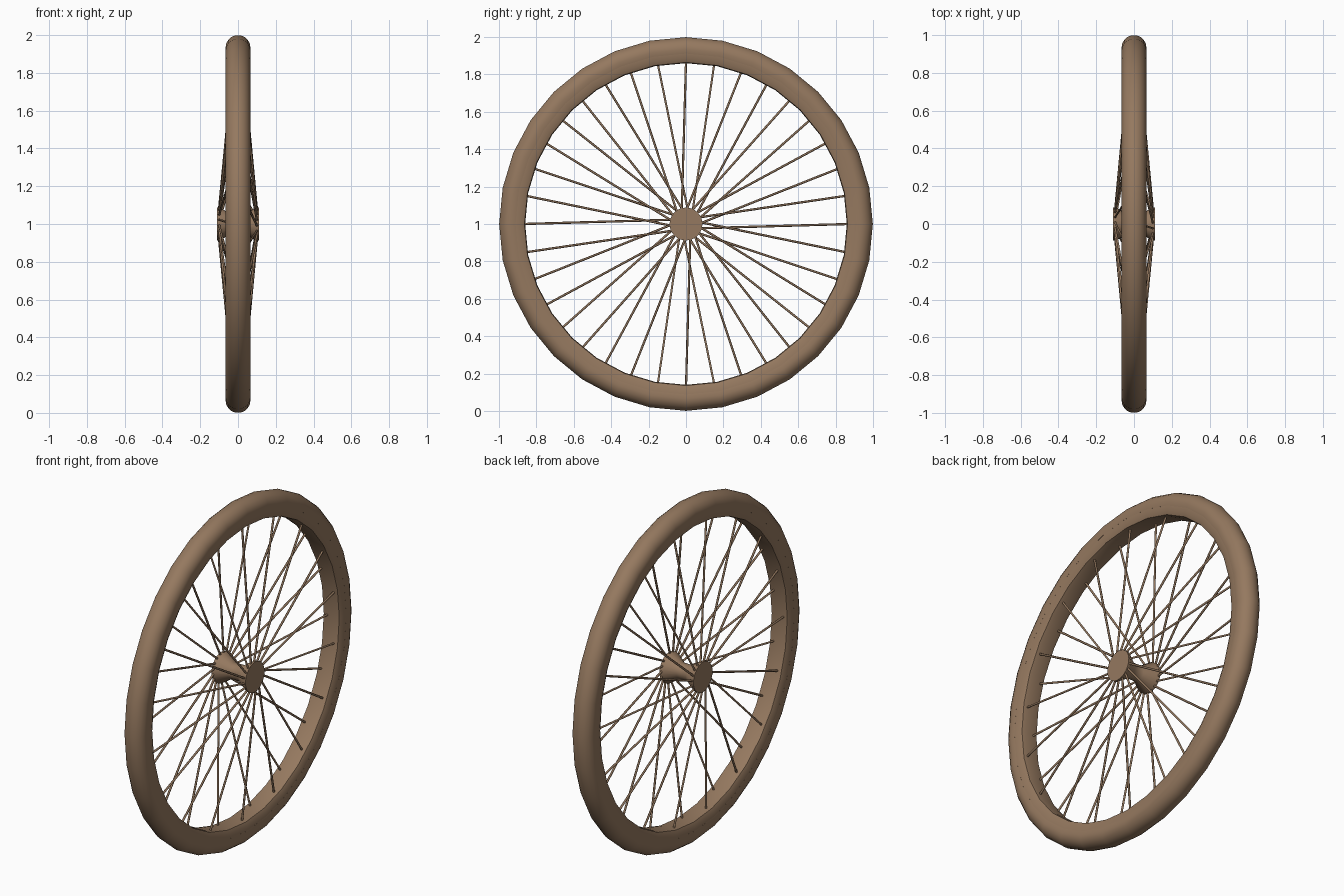
import bpy, bmesh, math
from mathutils import Vector

if "Cube" in bpy.data.objects:
    bpy.data.objects.remove(bpy.data.objects["Cube"])

brown = bpy.data.materials.new("warm brown")
brown.diffuse_color = (0.30, 0.19, 0.115, 1)
brown.use_nodes = True
brown.node_tree.nodes["Principled BSDF"].inputs["Base Color"].default_value = brown.diffuse_color
CENTRE_Z = 1.0


def polar(x, r, a):
    return Vector((x, r * math.cos(a), CENTRE_Z + r * math.sin(a)))


def finish(name, bm, angle):
    bmesh.ops.recalc_face_normals(bm, faces=bm.faces)
    mesh = bpy.data.meshes.new(name)
    bm.to_mesh(mesh)
    bm.free()
    ob = bpy.data.objects.new(name, mesh)
    bpy.context.collection.objects.link(ob)
    mesh.materials.append(brown)
    bpy.ops.object.select_all(action='DESELECT')
    ob.select_set(True)
    bpy.context.view_layer.objects.active = ob
    bpy.ops.object.shade_smooth_by_angle(angle=math.radians(angle))
    return ob


def lathe(name, profile, steps, closed, angle=35):
    """Spin an (x, radius) profile about the axle."""
    bm = bmesh.new()
    rings = [[bm.verts.new(polar(x, r, math.tau * i / steps)) for x, r in profile]
             for i in range(steps)]
    n = len(profile)
    for i in range(steps):
        a, b = rings[i], rings[(i + 1) % steps]
        for j in range(n if closed else n - 1):
            k = (j + 1) % n
            bm.faces.new((a[j], a[k], b[k], b[j]))
    if not closed:
        bm.faces.new([ring[0] for ring in rings])
        bm.faces.new([ring[-1] for ring in rings])
    return finish(name, bm, angle)


# Tyre: rounded tread running down to the rim
tread = [(0.066 * math.cos(math.radians(a)), 0.934 + 0.066 * math.sin(math.radians(a)))
         for a in range(-20, 201, 20)]
lathe("tyre", tread, 32, True)

# Rim: nearly flat cheeks and a shallow inner channel
rim = [(0.062, 0.914), (0.060, 0.885), (0.050, 0.864), (0.030, 0.860),
       (-0.030, 0.860), (-0.050, 0.864), (-0.060, 0.885), (-0.062, 0.914)]
lathe("rim", rim, 32, True)

# Hub: spool that narrows between two flanges
spool = [(-0.11, 0.088), (-0.095, 0.088), (-0.03, 0.045),
         (0.03, 0.045), (0.095, 0.088), (0.11, 0.088)]
lathe("hub", spool, 24, False)

# Spokes: alternate between flanges, each side leaning the opposite way
bm = bmesh.new()
COUNT, SIDES, RADIUS = 36, 6, 0.006
for i in range(COUNT):
    a = math.tau * i / COUNT
    side = 1 if i % 2 else -1
    start = polar(side * 0.100, 0.082, a + side * math.radians(16))
    end = polar(side * 0.025, 0.872, a)
    d = end - start
    matrix = d.to_track_quat('Z', 'Y').to_matrix().to_4x4()
    matrix.translation = (start + end) / 2
    bmesh.ops.create_cone(bm, cap_ends=True, segments=SIDES, radius1=RADIUS,
                          radius2=RADIUS, depth=d.length, matrix=matrix)
finish("spokes", bm, 65)
